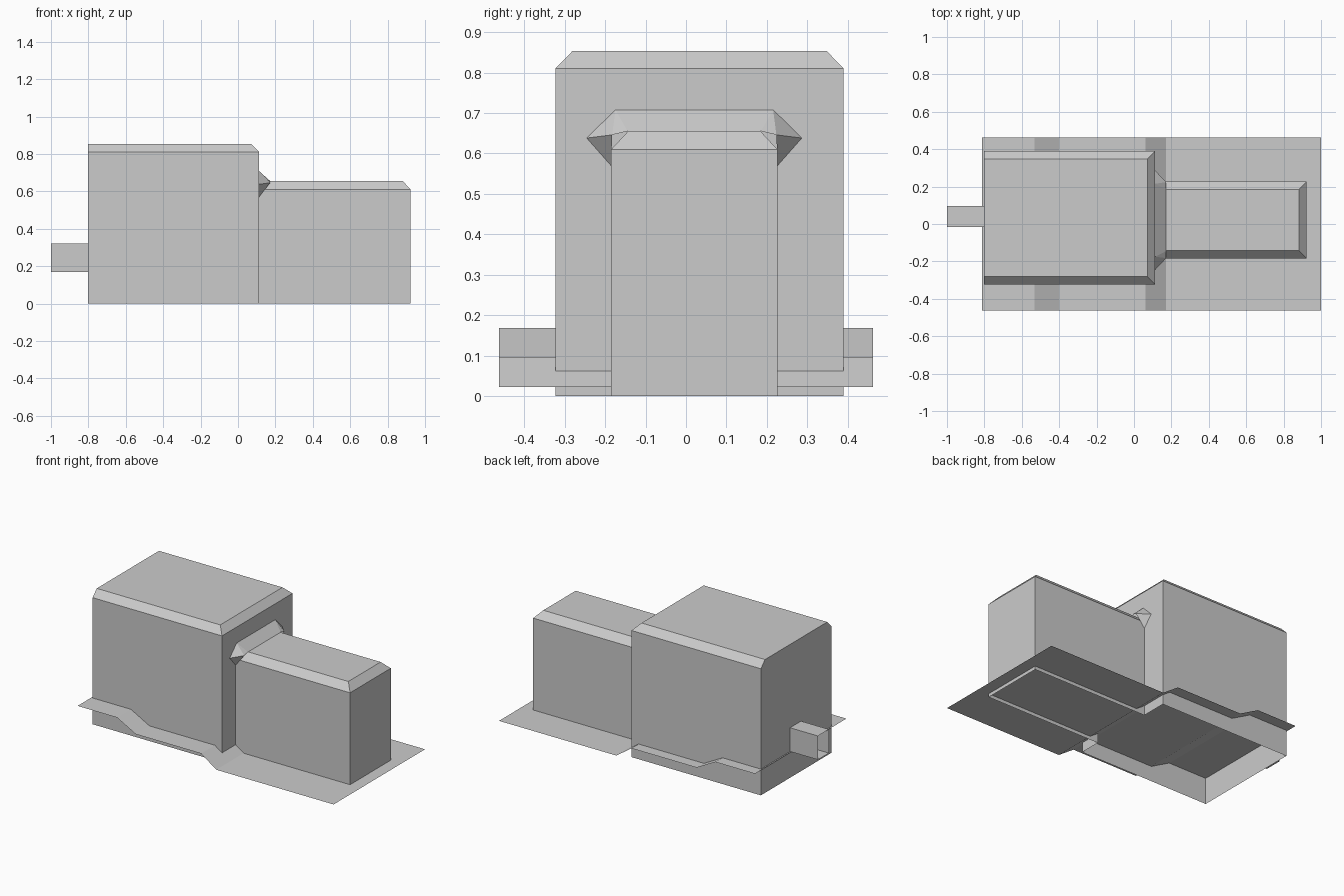
import bpy

if "Cube" in bpy.data.objects:
    bpy.data.objects.remove(bpy.data.objects["Cube"])

XJ = 0.113   # plane where the two blocks meet
C = 0.042    # top chamfer


def make(name, verts, faces):
    mesh = bpy.data.meshes.new(name)
    mesh.from_pydata(verts, [], faces)
    mesh.update()
    obj = bpy.data.objects.new(name, mesh)
    bpy.context.collection.objects.link(obj)
    return obj


def block(x0, x1, y0, y1, z_shoulder, z_top):
    """Open-bottomed shell, chamfered on front, back and right; left end left open."""
    def ring(z, c):
        return [(x0, y0 + c, z), (x1 - c, y0 + c, z), (x1 - c, y1 - c, z), (x0, y1 - c, z)]
    v = ring(0, 0) + ring(z_shoulder, 0) + ring(z_top, C)
    f = [(k + i, k + i + 1, k + i + 5, k + i + 4) for k in (0, 4) for i in range(3)]
    return v, f + [(8, 9, 10, 11)]


# Small block
sy0, sy1, ss, st = -0.185, 0.226, 0.61, 0.655
v, f = block(XJ, 0.923, sy0, sy1, ss, st)
make("small_block", v, f)

# Tall block: closed left end, right wall notched where the small block joins
by0, by1 = -0.323, 0.39
v, f = block(-0.803, XJ, by0, by1, 0.81, 0.853)
f.append((0, 4, 8, 11, 7, 3))
f.remove((1, 2, 6, 5))
n = len(v)
v += [(XJ, y, z) for y, z in [(sy0, 0), (sy0, ss), (sy0 + C, st),
                              (sy1 - C, st), (sy1, ss), (sy1, 0)]]
f.append((1, *range(n, n + 6), 2, 6, 5))
make("tall_block", v, f)

# Sloped collar over the joint, mirrored about the small block's centre line
mid = (sy0 + sy1) / 2
v = []
for s in (-1, 1):
    v += [(XJ, mid + s * 0.195, 0.708), (XJ, mid + s * 0.266, 0.638),
          (XJ, mid + s * 0.206, 0.57), (0.172, mid + s * 0.203, 0.646),
          (0.172, mid + s * 0.165, 0.655)]
f = [(0, 1, 3), (1, 2, 3), (0, 3, 4), (5, 8, 6), (6, 8, 7), (5, 9, 8), (0, 4, 9, 5)]
make("joint_collar", v, f)

# Hollow square spout on the left end
v = [(x, y, z) for x in (-1.0, -0.8)
     for y, z in [(-0.016, 0.168), (0.095, 0.168), (0.095, 0.32), (-0.016, 0.32)]]
make("spout", v, [(i, i + 4, (i + 1) % 4 + 4, (i + 1) % 4) for i in range(4)])

# Stepped ground sheet
profile = [(-0.812, 0.168), (-0.532, 0.168), (-0.4, 0.097),
           (0.062, 0.097), (0.17, 0.022), (1.0, 0.022)]
v = [(x, y, z) for x, z in profile for y in (-0.462, 0.462)]
make("ground_sheet", v, [(2 * i, 2 * i + 2, 2 * i + 3, 2 * i + 1) for i in range(5)])
